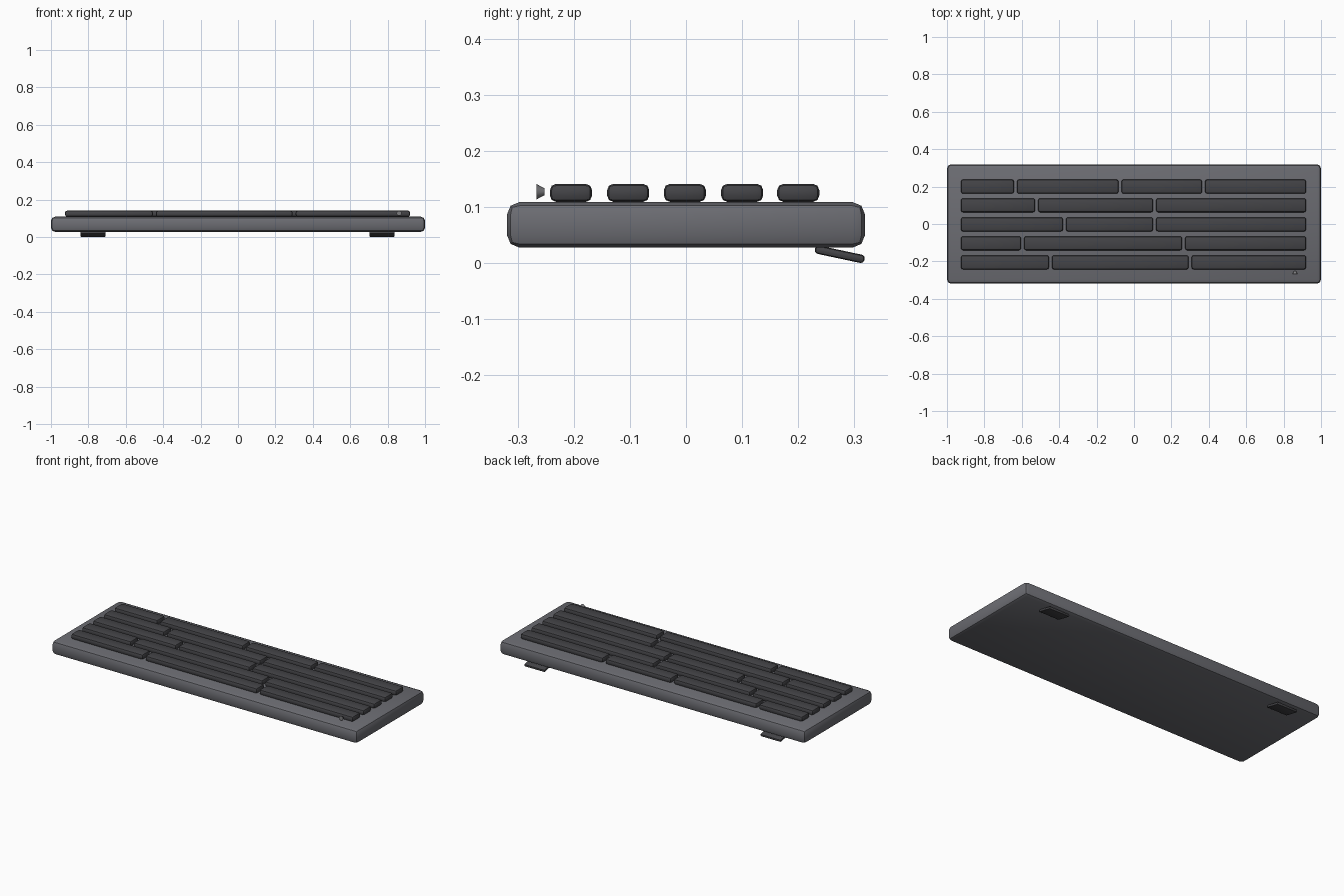
import bpy
import math

old = bpy.data.objects.get("Cube")
if old:
    bpy.data.objects.remove(old, do_unlink=True)


def material(name, rgb):
    mat = bpy.data.materials.new(name)
    mat.use_nodes = True
    mat.diffuse_color = (*rgb, 1)
    mat.node_tree.nodes["Principled BSDF"].inputs["Base Color"].default_value = (*rgb, 1)
    return mat


slate = material("slate grey", (0.15, 0.152, 0.17))
charcoal = material("charcoal", (0.058, 0.058, 0.064))
lamp_grey = material("lamp grey", (0.2, 0.2, 0.21))


def finish(obj, name, mat):
    obj.name = name
    obj.data.materials.append(mat)
    bpy.ops.object.shade_smooth_by_angle(angle=math.radians(40))


def block(name, centre, size, bevel, segments, mat, tilt=0):
    """Box with chamfered or rounded edges."""
    bpy.ops.mesh.primitive_cube_add(size=1, location=centre)
    obj = bpy.context.object
    obj.scale = size
    bpy.ops.object.transform_apply(location=False, rotation=False, scale=True)
    mod = obj.modifiers.new("edges", 'BEVEL')
    mod.width = bevel
    mod.segments = segments
    bpy.ops.object.modifier_apply(modifier=mod.name)
    obj.rotation_euler.x = tilt
    finish(obj, name, mat)
    return obj


# Case
block("case", (0, 0, 0.068), (2, 0.638, 0.081), 0.022, 2, slate)

# Keys: each row is a strip divided at the given x positions
LEFT, RIGHT, GAP = -0.933, 0.928, 0.016
rows = [
    (0.2, [-0.634, -0.075, 0.372]),
    (0.1, [-0.521, 0.11]),
    (-0.002, [-0.372, 0.11]),
    (-0.103, [-0.596, 0.265]),
    (-0.205, [-0.447, 0.3]),
]
for r, (y, cuts) in enumerate(rows, 1):
    edges = [LEFT, *cuts, RIGHT]
    for k, (a, b) in enumerate(zip(edges, edges[1:]), 1):
        block(f"key_row{r}_{k}", ((a + b) / 2, y, 0.125),
              (b - a - GAP, 0.075, 0.032), 0.011, 2, charcoal)

# Tilted rear feet
for side, x in (("left", 0.77), ("right", -0.775)):
    block(f"{side}_foot", (x, 0.274, 0.0155), (0.135, 0.09, 0.015), 0.006, 2,
          charcoal, math.radians(-12))

# Small indicator lamp: a shallow cone facing the keys
bpy.ops.mesh.primitive_cone_add(vertices=10, radius1=0.0135, radius2=0.006, depth=0.014,
                                location=(0.861, -0.259, 0.127),
                                rotation=(-math.pi / 2, 0, 0))
finish(bpy.context.object, "indicator_lamp", lamp_grey)
